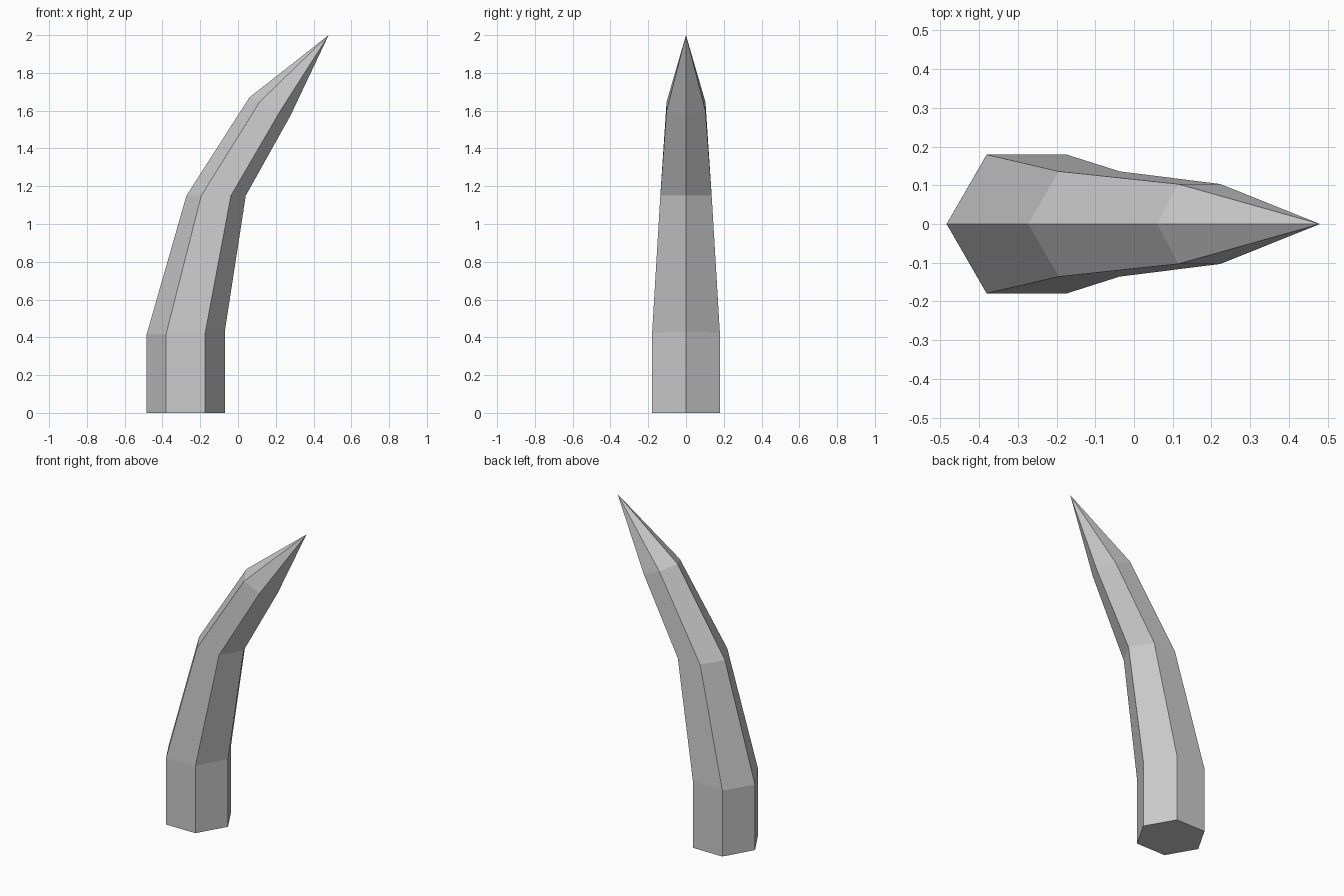
import bpy, bmesh
from math import cos, sin, pi, radians

if "Cube" in bpy.data.objects:
    bpy.data.objects.remove(bpy.data.objects["Cube"])

# Curved hexagonal horn: (centre x, centre z, radius, tilt in degrees) per ring
RINGS = [
    (-0.277, 0.0, 0.207, 0),
    (-0.277, 0.422, 0.207, -2),
    (-0.116, 1.15, 0.157, 0),
    (0.169, 1.622, 0.119, 23.5),
]
TIP = (0.48, 0.0, 2.0)
SIDES = 6

bm = bmesh.new()


def add_ring(cx, cz, radius, tilt):
    t = radians(tilt)
    verts = []
    for i in range(SIDES):
        a = 2 * pi * i / SIDES
        u = radius * cos(a)
        verts.append(bm.verts.new((cx + u * cos(t), radius * sin(a), cz - u * sin(t))))
    return verts


# Shaft sections between rings
loops = [add_ring(*r) for r in RINGS]
for low, high in zip(loops, loops[1:]):
    for i in range(SIDES):
        j = (i + 1) % SIDES
        bm.faces.new((low[i], low[j], high[j], high[i]))

# Pointed end and flat base
tip = bm.verts.new(TIP)
for i in range(SIDES):
    bm.faces.new((loops[-1][i], loops[-1][(i + 1) % SIDES], tip))
bm.faces.new(loops[0][::-1])

bmesh.ops.recalc_face_normals(bm, faces=bm.faces)
mesh = bpy.data.meshes.new("curved_horn")
bm.to_mesh(mesh)
bm.free()
bpy.context.collection.objects.link(bpy.data.objects.new("curved_horn", mesh))
